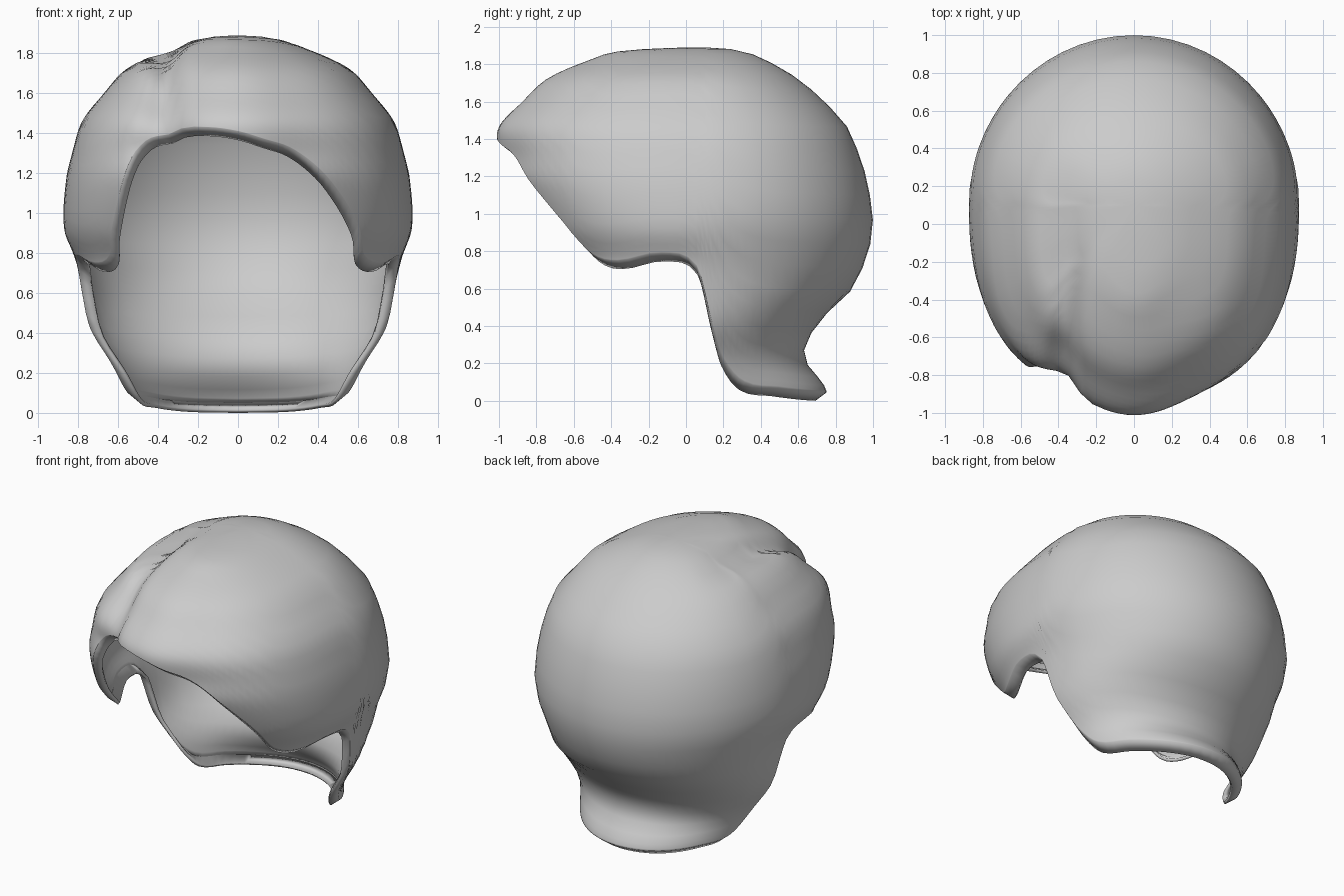
import bpy
import bmesh
import math

cube = bpy.data.objects.get("Cube")
if cube:
    bpy.data.objects.remove(cube)

TOP, MID_Y, ROWS, SPLIT = 1.89, 0.1, 22, 4
LIP_INSET, LIP_DROP = .06, .045

# Envelope by height: z, half width, reach forward, reach backward
SECTIONS = [
    (1.89, 0, 0, 0), (1.87, .2, .42, .2), (1.82, .35, .58, .33),
    (1.72, .56, .79, .5), (1.6, .67, .91, .64), (1.46, .78, 1.03, .765),
    (1.3, .83, 1.03, .83), (1.17, .86, 1.02, .87), (.92, .87, .9, .9),
    (.76, .81, .8, .86), (.6, .78, .78, .79), (.42, .74, .78, .61),
    (.24, .64, .78, .53), (.08, .58, .78, .64), (0, .56, .78, .66)]

# Lower edge: degrees from the front (towards +x), height
SIDE = [(57, .75), (74, .79), (87, .72), (93, .42), (99, .23), (111, .1), (131, .07), (155, .05), (180, .045)]
FRONT = [(-47, .79), (-40, .97), (-34, 1.17), (-30, 1.32), (-23, 1.42), (-8, 1.43),
         (0, 1.41), (7, 1.37), (14, 1.33), (21, 1.25), (29, 1.12), (39, .94), (46, .79)]
RIM = [(-a, z) for a, z in reversed(SIDE)] + FRONT + SIDE


def clamp(v):
    return min(max(v, 0), 1)


def smooth_lookup(keys, values, k):
    """Interpolate a table with finite-difference tangents."""
    n = len(keys)
    i = max(j for j in range(n - 1) if keys[j] <= k or j == 0)

    def slope(j):
        a, b = max(j - 1, 0), min(j + 1, n - 1)
        return (values[b] - values[a]) / (keys[b] - keys[a])

    h = keys[i + 1] - keys[i]
    t = (k - keys[i]) / h
    s = t * t * (3 - 2 * t)
    return (values[i] * (1 - s) + values[i + 1] * s
            + h * t * (1 - t) * ((1 - t) * slope(i) - t * slope(i + 1)))


DEPTHS = [math.sqrt(TOP - row[0]) for row in SECTIONS]
COLUMNS = list(zip(*SECTIONS))


def parting(x, y, z):
    """Depth of the groove: steep towards the middle, shallow towards the side."""
    front = clamp((1.75 - z) / .4)
    spread = .07 if x > -.36 else .055 + .12 * front
    fade = clamp((.35 - y) / .5) * clamp((z - 1.1) / .25)
    return (.07 + .03 * front) * fade * math.exp(-((x + .36) / spread) ** 2)


def surface_point(degrees, z):
    """Point on the hair envelope, with a peaked front and a pressed-in parting."""
    depth = math.sqrt(max(TOP - z, 0))
    width, fore, back = (max(smooth_lookup(DEPTHS, c, depth), 1e-4) for c in COLUMNS[1:])
    a = math.radians(degrees)
    sx, sy = math.sin(a), -math.cos(a)
    fore *= 1 + .07 * math.exp(-(degrees / 14) ** 2)
    reach, power = (fore, 2.5) if sy < 0 else (back, 2)
    r = (abs(sx / width) ** power + abs(sy / reach) ** power) ** (-1 / power)
    x, y = r * sx, r * sy
    k = 1 - parting(x, y + MID_Y, z)
    return x, MID_Y + y * k, 1 + (z - 1) * k


def lip_point(edge):
    """Point of the rolled edge, inside and below the rim."""
    x, y, z = edge
    k = 1 - LIP_INSET / math.hypot(x, y - MID_Y)
    return x * k, MID_Y + (y - MID_Y) * k, z - LIP_DROP


# Columns at every edge point and evenly in between
angles, heights = zip(*RIM)
column_angles = [a + (b - a) * i / SPLIT
                 for a, b in zip(angles, angles[1:]) for i in range(SPLIT)]

# Hair shell, lofted from crown to edge and rolled under
bm = bmesh.new()
crown = bm.verts.new((0, MID_Y, TOP))
strands = []
for degrees in column_angles:
    rim_z = smooth_lookup(angles, heights, degrees)
    points = []
    for i in range(1, ROWS + 1):
        s = (1 - math.cos(math.pi * i / ROWS)) / 2
        points.append(surface_point(degrees, TOP - (TOP - rim_z) * s))
    points.append(lip_point(points[-1]))
    strands.append([bm.verts.new(p) for p in points])
for left, right in zip(strands, strands[1:] + strands[:1]):
    bm.faces.new((crown, left[0], right[0]))
    for i in range(ROWS):
        bm.faces.new((left[i], left[i + 1], right[i + 1], right[i]))
bmesh.ops.recalc_face_normals(bm, faces=bm.faces)
if sum(f.normal.z for f in crown.link_faces) < 0:
    bmesh.ops.reverse_faces(bm, faces=bm.faces)
mesh = bpy.data.meshes.new("hair_shell")
bm.to_mesh(mesh)
bm.free()
hair = bpy.data.objects.new("hair_shell", mesh)
bpy.context.collection.objects.link(hair)

# Thickness
solid = hair.modifiers.new("thickness", "SOLIDIFY")
solid.thickness = .02
solid.offset = -1

# Colour
grey = bpy.data.materials.new("plain_grey")
grey.use_nodes = True
grey.diffuse_color = (.6, .6, .6, 1)
grey.node_tree.nodes["Principled BSDF"].inputs["Base Color"].default_value = (.6, .6, .6, 1)
mesh.materials.append(grey)

bpy.context.view_layer.objects.active = hair
hair.select_set(True)
bpy.ops.object.shade_smooth_by_angle(angle=math.radians(100))
